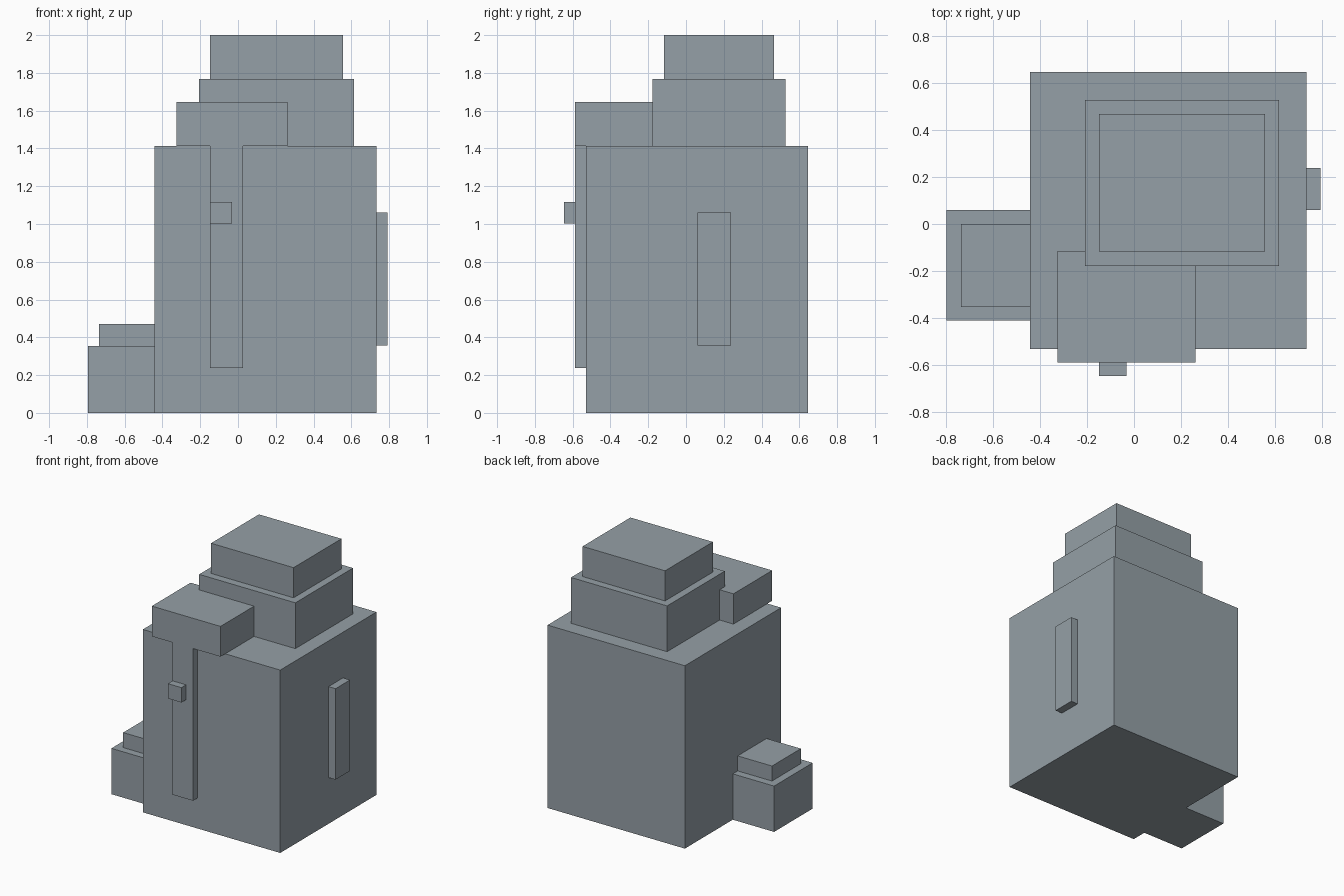
import bpy
import bmesh
from mathutils import Vector

cube = bpy.data.objects.get("Cube")
if cube:
    bpy.data.objects.remove(cube, do_unlink=True)

# Single flat colour
grey = bpy.data.materials.new("blue grey")
grey.use_nodes = True
colour = (0.30, 0.35, 0.385, 1.0)
grey.diffuse_color = colour
grey.node_tree.nodes["Principled BSDF"].inputs["Base Color"].default_value = colour


def block(name, low, high):
    """Axis-aligned box between two opposite corners."""
    low, high = Vector(low), Vector(high)
    bm = bmesh.new()
    bmesh.ops.create_cube(bm, size=1)
    bmesh.ops.scale(bm, vec=high - low, verts=bm.verts)
    mesh = bpy.data.meshes.new(name)
    bm.to_mesh(mesh)
    bm.free()
    mesh.materials.append(grey)
    obj = bpy.data.objects.new(name, mesh)
    obj.location = (low + high) / 2
    bpy.context.collection.objects.link(obj)
    return obj


# Main body and the stepped tiers on its roof
block("main_body", (-0.442, -0.53, 0), (0.732, 0.645, 1.413))
block("lower_tier", (-0.207, -0.178, 1.413), (0.615, 0.526, 1.767))
block("upper_tier", (-0.148, -0.117, 1.767), (0.557, 0.467, 2.0))

# Front overhang, pilaster and small knob
block("front_overhang", (-0.325, -0.588, 1.413), (0.262, -0.115, 1.647))
block("front_pilaster", (-0.148, -0.588, 0.237), (0.027, -0.53, 1.413))
block("front_knob", (-0.148, -0.645, 1.002), (-0.032, -0.588, 1.117))

# Raised panel on the left side
block("side_panel", (0.732, 0.06, 0.357), (0.792, 0.237, 1.06))

# Low annex with a cap on the right side
block("annex_base", (-0.795, -0.41, 0), (-0.442, 0.06, 0.354))
block("annex_cap", (-0.735, -0.352, 0.354), (-0.442, 0.0, 0.47))
